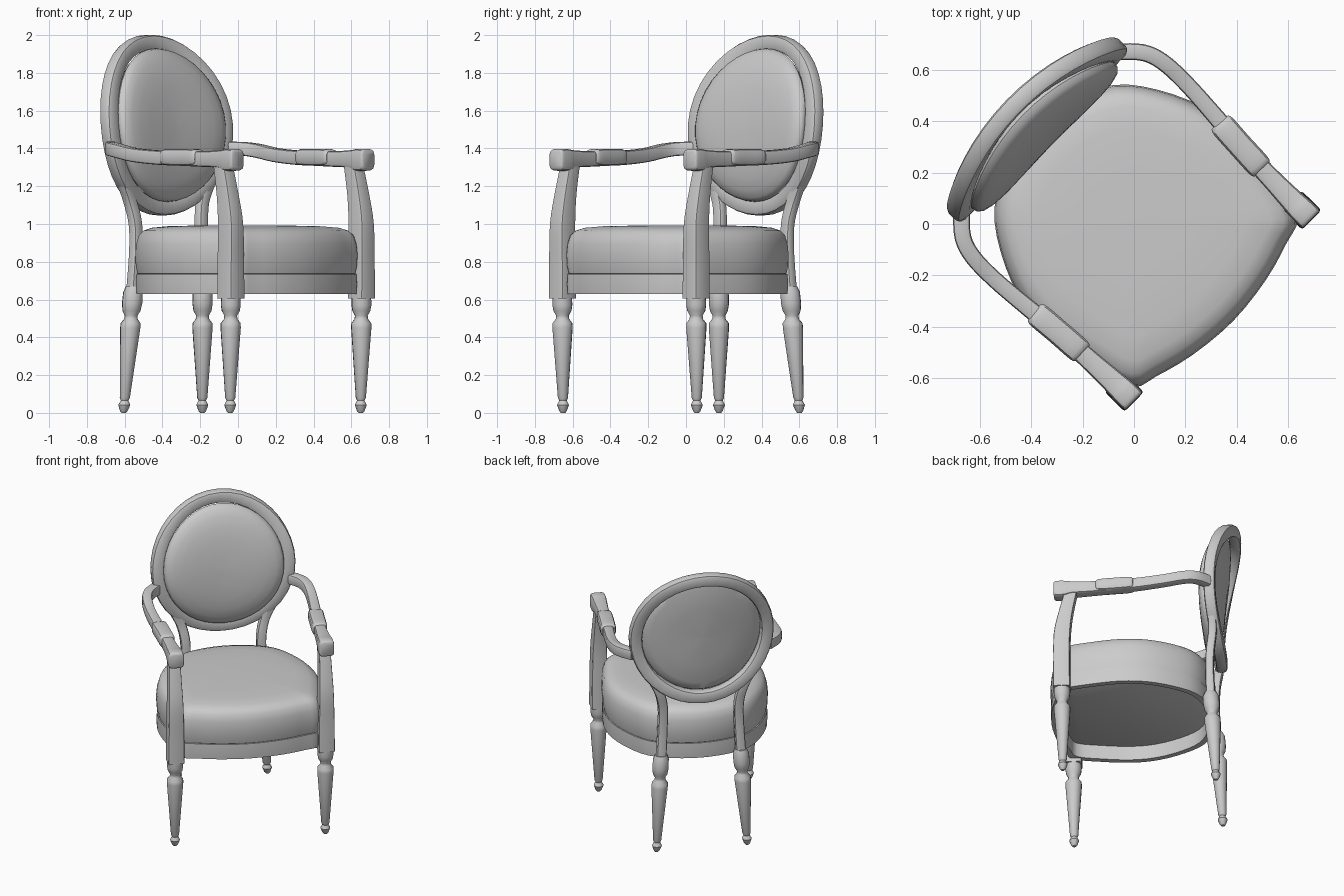
import bpy, bmesh, math
from mathutils import Vector

if "Cube" in bpy.data.objects:
    bpy.data.objects.remove(bpy.data.objects["Cube"], do_unlink=True)

grey = bpy.data.materials.new("plain grey")
grey.use_nodes = True
grey.diffuse_color = (0.6, 0.6, 0.6, 1)
grey.node_tree.nodes["Principled BSDF"].inputs["Base Color"].default_value = (0.6, 0.6, 0.6, 1)
TURN = math.radians(45.7)   # the whole chair stands turned on its base


def finish(name, bm, mirror=False, angle=40):
    bmesh.ops.recalc_face_normals(bm, faces=bm.faces)
    mesh = bpy.data.meshes.new(name)
    bm.to_mesh(mesh)
    bm.free()
    mesh.materials.append(grey)
    obj = bpy.data.objects.new(name, mesh)
    bpy.context.collection.objects.link(obj)
    obj.rotation_euler.z = TURN
    if mirror:
        obj.modifiers.new("other side", "MIRROR").use_mirror_merge = False
    bpy.ops.object.select_all(action="DESELECT")
    obj.select_set(True)
    bpy.context.view_layer.objects.active = obj
    bpy.ops.object.shade_smooth_by_angle(angle=math.radians(angle))


def loft(name, rings, closed=False, **kw):
    """Skin a list of equal-length point rings."""
    bm = bmesh.new()
    loops = [[bm.verts.new(p) for p in ring] for ring in rings]
    pairs = list(zip(loops, loops[1:]))
    if closed:
        pairs.append((loops[-1], loops[0]))
    for a, b in pairs:
        for i in range(len(a)):
            j = (i + 1) % len(a)
            bm.faces.new((a[i], a[j], b[j], b[i]))
    if not closed:
        bm.faces.new(loops[0])
        bm.faces.new(loops[-1])
    finish(name, bm, **kw)


def spline(pts, steps=4, closed=False):
    """Catmull-Rom curve through points of any dimension."""
    pts = [Vector(p) for p in pts]
    n, out = len(pts), []
    get = (lambda i: pts[i % n]) if closed else (lambda i: pts[min(max(i, 0), n - 1)])
    for i in range(n if closed else n - 1):
        a, b, c, d = (get(i + k) for k in (-1, 0, 1, 2))
        for s in range(steps):
            t = s / steps
            out.append(b + (c - a) * (t / 2) + (2 * a - 5 * b + 4 * c - d) * (t * t / 2)
                       + (3 * b - a - 3 * c + d) * (t ** 3 / 2))
    return out if closed else out + [pts[-1]]


def sweep(name, stations, ref, power=0.5, closed=False, **kw):
    """Sweep a rounded rectangle through (x, y, z, width, depth) stations; width lies across ref."""
    path, n, rings = [Vector(s[:3]) for s in stations], len(stations), []
    for i, p in enumerate(path):
        nxt = path[(i + 1) % n] if closed else path[min(i + 1, n - 1)]
        prv = path[i - 1] if closed else path[max(i - 1, 0)]
        t = (nxt - prv).normalized()
        side = Vector(ref).cross(t).normalized()
        up = t.cross(side)
        ring = []
        for k in range(12):
            c, s = math.cos(math.tau * (k + .5) / 12), math.sin(math.tau * (k + .5) / 12)
            ring.append(p + side * (math.copysign(abs(c) ** power, c) * stations[i][3] / 2)
                        + up * (math.copysign(abs(s) ** power, s) * stations[i][4] / 2))
        rings.append(ring)
    loft(name, rings, closed=closed, **kw)


def turned_leg(name, profile, foot, top):
    """Lathe-turned leg leaning from foot to top."""
    foot, top, rings = Vector(foot), Vector(top), []
    for r, z in profile:
        c = foot.lerp(top, z / profile[-1][1])
        rings.append([(c.x + r * math.cos(a), c.y + r * math.sin(a), z)
                      for a in (math.tau * k / 14 for k in range(14))])
    loft(name, rings, mirror=True)


# Legs
shaft = [(.012, 0), (.02, .01), (.032, .042), (.02, .066), (.027, .08), (.054, .45),
         (.053, .475), (.036, .497), (.034, .515), (.048, .54)]
turned_leg("front_legs", shaft + [(.053, .57), (.052, .61)], (.495, -.425), (.495, -.43))
turned_leg("back_legs", shaft + [(.054, .58), (.052, .64), (.04, .67)], (.298, .555), (.262, .518))

# Front posts rising from the legs to the arms
sweep("front_posts", spline([(.495, -.43, .605, .108, .11), (.495, -.43, .8, .104, .108),
                             (.495, -.428, 1.0, .096, .106), (.495, -.405, 1.16, .084, .09),
                             (.494, -.372, 1.31, .076, .078)]), (0, 1, 0), power=.2, mirror=True)

# Back posts
sweep("back_posts", spline([(.262, .518, .655, .066, .06), (.252, .51, .85, .064, .056),
                            (.25, .515, 1.0, .064, .056), (.275, .53, 1.12, .064, .056),
                            (.325, .53, 1.225, .064, .056)]), (0, 1, 0), mirror=True)

# Seat outline, right half mirrored to a full loop
half = [(0, -.535), (.2, -.515), (.36, -.472), (.455, -.433), (.5, -.27), (.53, -.06),
        (.51, .12), (.435, .295), (.33, .43), (.18, .5), (0, .525)]
outline = spline(half + [(-x, y) for x, y in half[-2:0:-1]], 3, True)


def seat_ring(scale, z):
    return [(p.x * scale, p.y * scale, z) for p in outline]


# Hollow seat rail
loft("seat_rail", [seat_ring(*q) for q in
                   ((.93, .63), (1, .63), (1.005, .68), (1, .735), (.93, .735))], closed=True)

# Seat cushion
loft("seat_cushion", [seat_ring(*q) for q in
                      ((.97, .73), (.99, .738), (1.005, .78), (1.01, .84), (1, .895),
                       (.975, .94), (.93, .965), (.85, .98), (.7, .988), (.4, .992), (.03, .993))])


# Leaning, wrapped surface that the back follows
def back_y(x, z):
    return .56 + .104 * (z - 1.04) - .45 * x * x


def back_ring(rx, rz, offset, n=40):
    pts = []
    for k in range(n):
        a = math.tau * k / n
        x, z = rx * math.cos(a), 1.523 + rz * math.sin(a)
        pts.append(Vector((x, back_y(x, z) + offset, z)))
    return pts


# Back frame
sweep("back_frame", [(*p, .084, .076) for p in back_ring(.433, .437, 0)], (0, 1, 0), closed=True)

# Back cushion, from rear centre over the rim to front centre
loft("back_cushion", [back_ring(.397 * r, .406 * r, o) for r, o in
                      ((.03, -.01), (.5, -.011), (.85, -.018), (.97, -.028), (1, -.046), (.99, -.068),
                       (.95, -.087), (.85, -.11), (.7, -.13), (.5, -.145), (.25, -.153), (.03, -.155))])

# Arms, swelling into a rolled front end
sweep("arms", spline([(.495, -.482, 1.34, .09, .085), (.495, -.47, 1.34, .1, .112),
                      (.495, -.42, 1.34, .1, .116), (.496, -.365, 1.344, .092, .094),
                      (.5, -.25, 1.344, .08, .084), (.508, -.08, 1.347, .074, .078),
                      (.523, .08, 1.352, .068, .076), (.534, .24, 1.365, .066, .074),
                      (.53, .36, 1.386, .066, .074), (.503, .44, 1.397, .066, .074),
                      (.44, .51, 1.4, .066, .074)]), (0, 0, 1), power=.4, mirror=True)

# Arm pads
sweep("arm_pads", spline([(.501, -.208, 1.353, .084, .06), (.502, -.185, 1.353, .1, .086),
                          (.508, -.08, 1.354, .1, .09), (.515, .015, 1.354, .1, .086),
                          (.517, .038, 1.354, .084, .06)], 3), (0, 0, 1), mirror=True)
